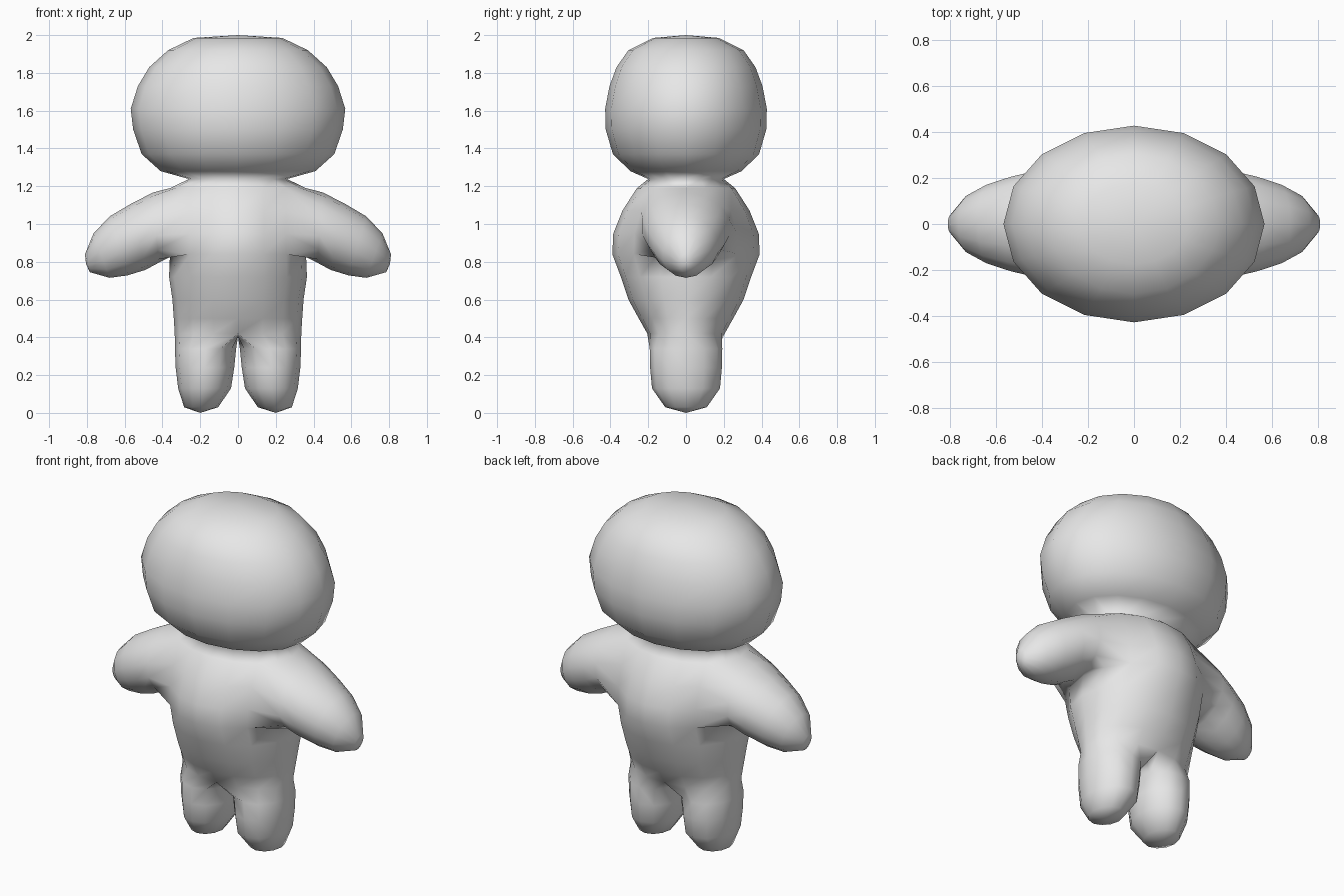
import bpy
import bmesh
from math import cos, sin, pi, tau

if "Cube" in bpy.data.objects:
    bpy.data.objects.remove(bpy.data.objects["Cube"])

SEGS = 16
bm = bmesh.new()


def bridge(a, b, skip=()):
    """Join two closed loops of equal length with quads."""
    n = len(a)
    for i in range(n):
        if i not in skip:
            j = (i + 1) % n
            bm.faces.new((a[i], a[j], b[j], b[i]))


def fan(loop, tip):
    """Close a loop onto a single point."""
    v = bm.verts.new(tip)
    for i in range(len(loop)):
        bm.faces.new((loop[i], loop[(i + 1) % len(loop)], v))


# Torso, neck and head: stacked ellipses (z, half width, half depth)
trunk = [
    (0.42, 0.335, 0.205), (0.50, 0.34, 0.25), (0.60, 0.347, 0.305),
    (0.72, 0.365, 0.345), (0.84, 0.36, 0.39), (0.95, 0.36, 0.385),
    (1.07, 0.36, 0.337), (1.19, 0.36, 0.26), (1.238, 0.26, 0.20),
    (1.28, 0.41, 0.295), (1.37, 0.51, 0.387), (1.50, 0.555, 0.425),
    (1.61, 0.568, 0.428), (1.73, 0.53, 0.405), (1.83, 0.47, 0.368),
    (1.92, 0.37, 0.305), (1.985, 0.235, 0.175),
]
rings = []
for z, rx, ry in trunk:
    rings.append([bm.verts.new((rx * cos(tau * k / SEGS), ry * sin(tau * k / SEGS), z))
                  for k in range(SEGS)])

# The rows between the armpit and the shoulder stay open at both sides
LOW, HIGH = 4, 7
arm_gap = {14, 15, 0, 1, 6, 7, 8, 9}
for r in range(len(rings) - 1):
    bridge(rings[r], rings[r + 1], arm_gap if LOW <= r < HIGH else ())
fan(rings[-1], (0, 0, 2.0))

# Arm sections: top x, top z, bottom x, bottom z, half depth
arm = [
    (0.45, 1.167, 0.42, 0.795, 0.235), (0.57, 1.105, 0.49, 0.757, 0.21),
    (0.68, 1.04, 0.585, 0.728, 0.175), (0.765, 0.95, 0.68, 0.715, 0.125),
    (0.81, 0.84, 0.785, 0.745, 0.04),
]
# Leg sections: z, centre x, half width, half depth
leg = [
    (0.34, 0.172, 0.162, 0.192), (0.24, 0.175, 0.155, 0.190),
    (0.13, 0.177, 0.140, 0.180), (0.03, 0.195, 0.090, 0.110),
]
crotch = [bm.verts.new((0, y, 0.405)) for y in (0.10, 0.0, -0.10)]

for side in (1, -1):
    def at(r, k):
        """Trunk vertex k steps round from this side's outermost one."""
        return rings[r][(k if side > 0 else SEGS // 2 - k) % SEGS]

    # Arm grows from the rim of the side opening
    loop = [at(LOW, k) for k in range(-2, 3)]
    loop += [at(r, 2) for r in range(LOW + 1, HIGH)]
    loop += [at(HIGH, k) for k in range(2, -3, -1)]
    loop += [at(r, -2) for r in range(HIGH - 1, LOW, -1)]
    for tx, tz, bx, bz, ry in arm:
        ring = []
        for i in range(14):
            p = (i - 2) * pi / 7
            x = (tx + bx) / 2 - (tx - bx) / 2 * cos(p)
            z = (tz + bz) / 2 - (tz - bz) / 2 * cos(p)
            ring.append(bm.verts.new((side * x, ry * sin(p), z)))
        bridge(loop, ring)
        loop = ring
    fan(loop, (side * 0.805, 0, 0.79))

    # Leg grows from half of the lowest ring plus the crotch line
    loop = [at(0, k) for k in range(-4, 5)] + crotch
    for z, cx, rx, ry in leg:
        ring = []
        for i in range(12):
            p = (i - 4) * pi / 6
            ring.append(bm.verts.new((side * (cx + rx * cos(p)), ry * sin(p), z)))
        bridge(loop, ring)
        loop = ring
    fan(loop, (side * 0.2, 0, 0))

bmesh.ops.recalc_face_normals(bm, faces=bm.faces[:])
for f in bm.faces:
    f.smooth = True

mesh = bpy.data.meshes.new("body")
bm.to_mesh(mesh)
bm.free()
body = bpy.data.objects.new("body", mesh)
bpy.context.collection.objects.link(body)

# Single plain colour
grey = bpy.data.materials.new("light grey")
grey.diffuse_color = (0.8, 0.8, 0.8, 1)
grey.use_nodes = True
grey.node_tree.nodes["Principled BSDF"].inputs["Base Color"].default_value = grey.diffuse_color
mesh.materials.append(grey)
